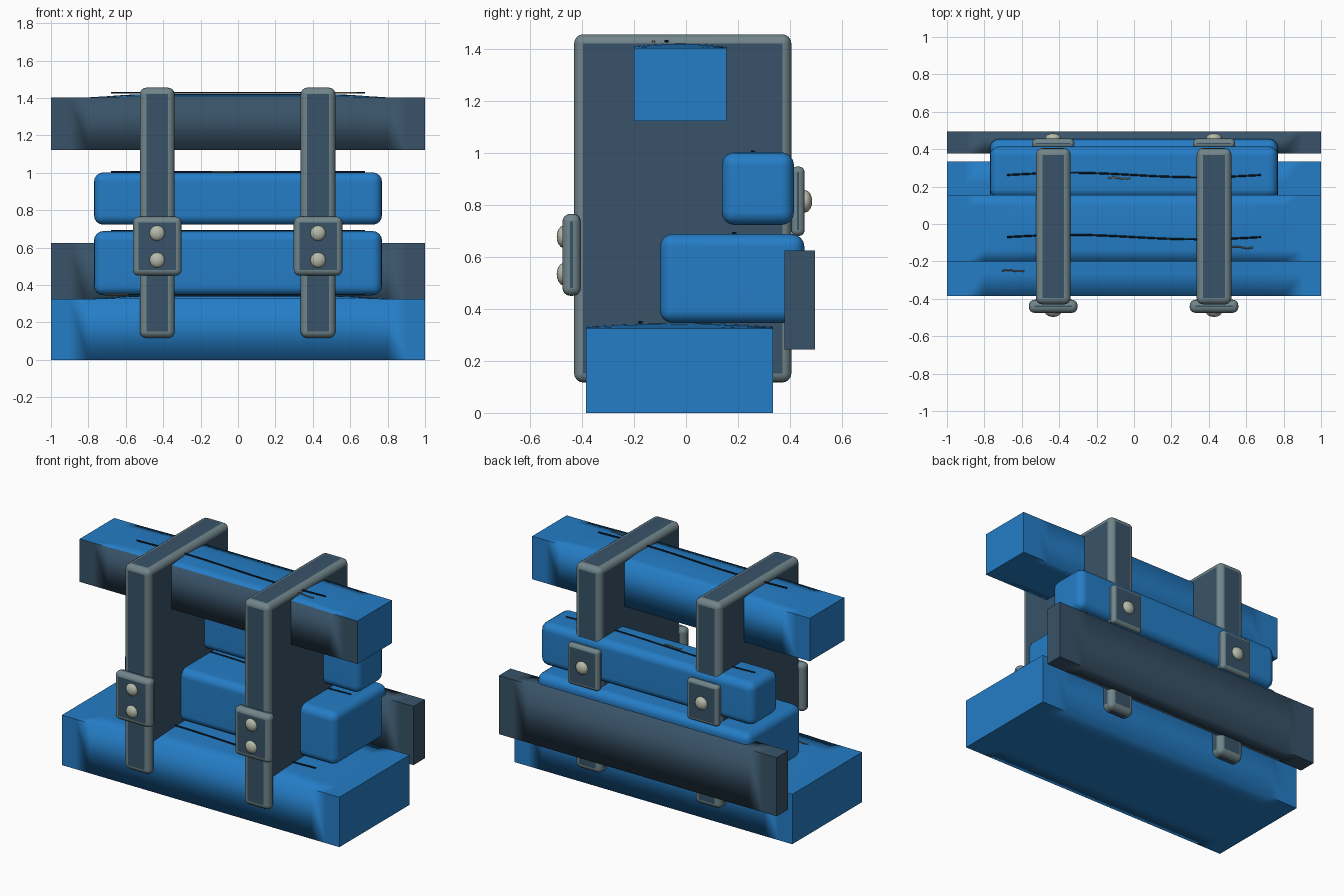
import bpy, bmesh, math
from mathutils import Matrix, Vector

if "Cube" in bpy.data.objects:
    bpy.data.objects.remove(bpy.data.objects["Cube"])


def material(name, rgb):
    m = bpy.data.materials.new(name)
    m.diffuse_color = (*rgb, 1)
    m.use_nodes = True
    m.node_tree.nodes["Principled BSDF"].inputs["Base Color"].default_value = m.diffuse_color
    return m


BLUE = material("blue", (0.018, 0.205, 0.565))
SLATE = material("dark slate", (0.040, 0.086, 0.138))
GREY = material("edge grey", (0.165, 0.235, 0.255))
STUD = material("pale metal", (0.46, 0.49, 0.40))
SEAM = material("seam navy", (0.006, 0.018, 0.035))
TAN = material("scuff tan", (0.30, 0.26, 0.17))


def finish(bm, name, mats):
    bmesh.ops.recalc_face_normals(bm, faces=bm.faces)
    me = bpy.data.meshes.new(name)
    bm.to_mesh(me)
    bm.free()
    for m in mats:
        me.materials.append(m)
    ob = bpy.data.objects.new(name, me)
    bpy.context.collection.objects.link(ob)
    return ob


def box(lo, hi):
    bm = bmesh.new()
    lo, hi = Vector(lo), Vector(hi)
    bmesh.ops.create_cube(bm, size=1)
    bmesh.ops.scale(bm, vec=hi - lo, verts=bm.verts)
    bmesh.ops.translate(bm, vec=(lo + hi) / 2, verts=bm.verts)
    return bm


def rounded_box(name, lo, hi, radius, flat_mat, edge_mat=None):
    """Box with rounded edges; flat sides and rounding can differ in colour."""
    bm = box(lo, hi)
    bmesh.ops.bevel(bm, geom=bm.edges[:], offset=radius, segments=4,
                    profile=0.5, affect='EDGES', clamp_overlap=True)
    bm.normal_update()
    for f in bm.faces:
        f.smooth = True
        flat = max(abs(c) for c in f.normal) > 0.9999
        f.material_index = 0 if flat or edge_mat is None else 1
    ob = finish(bm, name, [flat_mat, edge_mat] if edge_mat else [flat_mat])
    ob.modifiers.new("flat_sides", 'WEIGHTED_NORMAL')
    return ob


def beam(name, lo, hi, crown, mats, front_slot=0):
    """Long beam, softly crowned and shaded in the middle, crisp at both ends."""
    bm = box(lo, hi)
    mid, half = (lo[1] + hi[1]) / 2, (hi[1] - lo[1]) / 2
    cuts = [(Vector((x / 20, 0, 0)), Vector((1, 0, 0))) for x in range(-18, 19, 2)]
    if crown:
        cuts += [(Vector((0, mid + half * k / 3, 0)), Vector((0, 1, 0))) for k in (-2, -1, 0, 1, 2)]
    for co, no in cuts:
        bmesh.ops.bisect_plane(bm, geom=bm.verts[:] + bm.edges[:] + bm.faces[:],
                               plane_co=co, plane_no=no)
    for v in bm.verts:
        if v.co.z > hi[2] - 1e-4:
            t = min(max((0.85 - abs(v.co.x)) / 0.35, 0), 1)
            s = t * t * (3 - 2 * t)
            v.co.z += crown * s * (1 - 0.7 * ((v.co.y - mid) / half) ** 2)
    bm.normal_update()
    for f in bm.faces:
        f.smooth = True
        f.material_index = front_slot if f.normal.y < -0.9 else 0
    for e in bm.edges:
        if min(abs(v.co.x) for v in e.verts) > 0.75 and e.calc_face_angle(0) > 0.5:
            e.smooth = False
    return finish(bm, name, mats)


def wavy_line(name, x0, x1, y, z, mat, amp, radius):
    """Thin wavy thread lying on a surface."""
    cu = bpy.data.curves.new(name, 'CURVE')
    cu.dimensions = '3D'
    cu.bevel_depth = radius
    cu.bevel_resolution = 1
    cu.use_fill_caps = True
    sp = cu.splines.new('POLY')
    n = 24
    sp.points.add(n)
    for i, p in enumerate(sp.points):
        t = i / n
        p.co = (x0 + (x1 - x0) * t, y + amp * math.sin(2 * math.pi * t), z, 1)
    cu.materials.append(mat)
    ob = bpy.data.objects.new(name, cu)
    bpy.context.collection.objects.link(ob)


def stud(name, x, y, z, radius, depth):
    """Domed rivet whose axis runs along y."""
    bm = bmesh.new()
    bmesh.ops.create_uvsphere(bm, u_segments=12, v_segments=8, radius=1)
    bmesh.ops.transform(bm, verts=bm.verts, matrix=Matrix.Translation((x, y, z))
                        @ Matrix.Diagonal((radius, depth, radius, 1))
                        @ Matrix.Rotation(math.pi / 2, 4, 'X'))
    for f in bm.faces:
        f.smooth = True
    finish(bm, name, [STUD])


# Beams
beam("base_beam", (-1, -0.385, 0), (1, 0.335, 0.325), 0.02, [BLUE])
beam("top_beam", (-1, -0.2, 1.122), (1, 0.155, 1.402), 0.018, [BLUE, SLATE], 1)
beam("back_board", (-1, 0.378, 0.243), (1, 0.495, 0.625), 0, [SLATE])

# Cushions
rounded_box("lower_cushion", (-0.77, -0.1, 0.345), (0.77, 0.455, 0.688), 0.05, BLUE)
rounded_box("upper_cushion", (-0.77, 0.138, 0.722), (0.77, 0.415, 1.002), 0.05, BLUE)

# Upright frames with front and back clasps
for side, x in (("left", -0.432), ("right", 0.428)):
    rounded_box(f"{side}_frame", (x - 0.093, -0.43, 0.117), (x + 0.093, 0.405, 1.455),
                0.035, SLATE, GREY)
    rounded_box(f"{side}_front_clasp", (x - 0.13, -0.475, 0.45), (x + 0.13, -0.405, 0.765),
                0.03, SLATE, GREY)
    rounded_box(f"{side}_back_clasp", (x - 0.113, 0.405, 0.68), (x + 0.113, 0.456, 0.947),
                0.022, SLATE, GREY)
    for i, z in enumerate((0.533, 0.677)):
        stud(f"{side}_front_stud_{i + 1}", x, -0.47, z, 0.043, 0.027)
    stud(f"{side}_back_stud", x, 0.458, 0.813, 0.043, 0.027)

# Seam threads and scuffs along the upper surfaces
for part, y, z in (("top_beam", -0.07, 1.428), ("upper_cushion", 0.262, 1.004),
                   ("lower_cushion", 0.19, 0.69), ("base_beam", -0.17, 0.348)):
    wavy_line(f"{part}_seam", -0.68, 0.68, y, z, SEAM, 0.012, 0.005)
for part, x, y, z in (("top_beam", 0.575, -0.125, 1.427), ("upper_cushion", -0.08, 0.245, 1.005),
                      ("base_beam", -0.645, -0.25, 0.35), ("lower_cushion", -0.645, -0.06, 0.35)):
    wavy_line(f"{part}_scuff", x - 0.06, x + 0.06, y, z, TAN, 0.004, 0.004)
